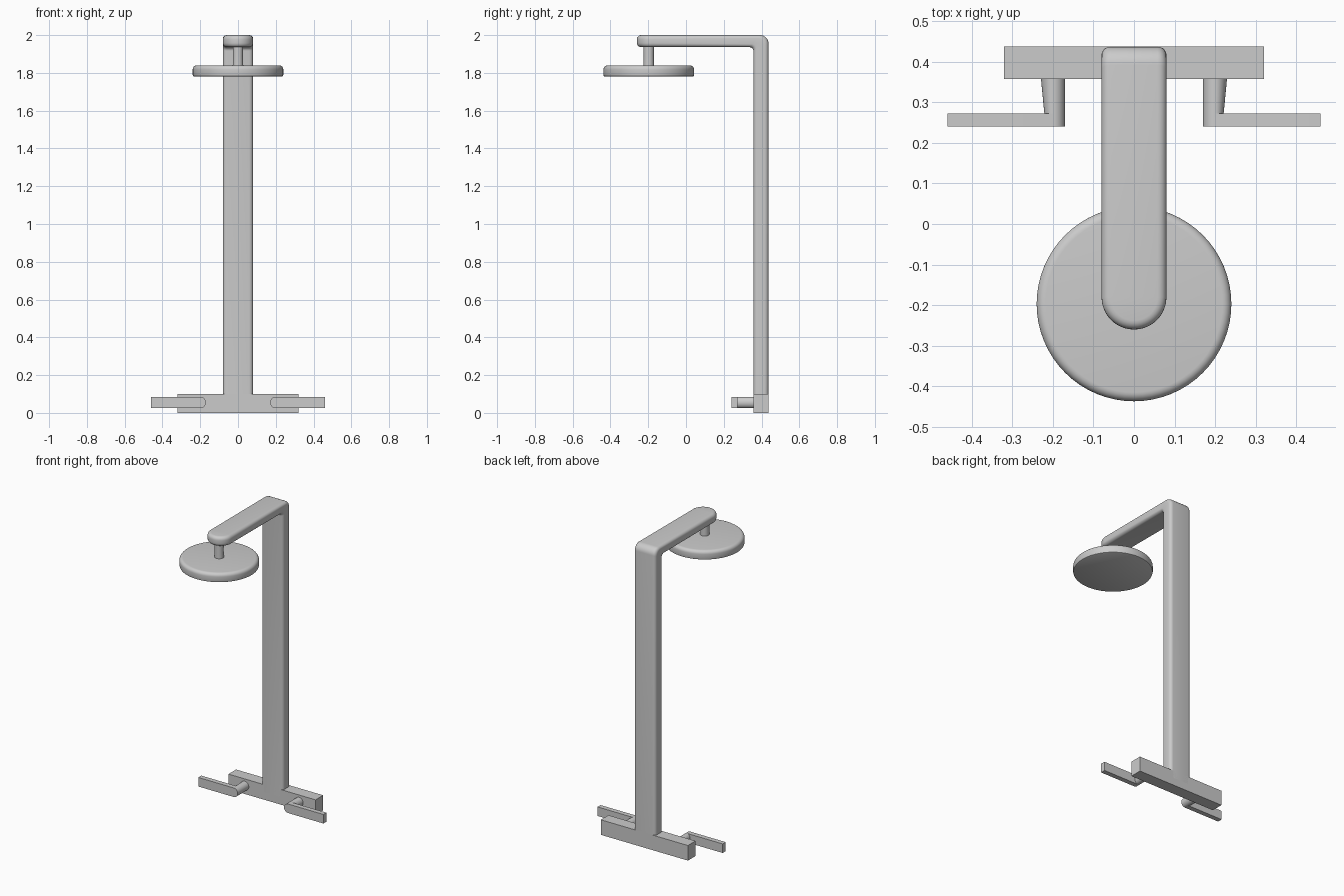
import bpy, bmesh
from math import sin, cos, pi, hypot

if "Cube" in bpy.data.objects:
    bpy.data.objects.remove(bpy.data.objects["Cube"])


def finish(name, bm, angle=0.6):
    bmesh.ops.remove_doubles(bm, verts=bm.verts, dist=1e-5)
    bmesh.ops.recalc_face_normals(bm, faces=bm.faces)
    me = bpy.data.meshes.new(name)
    bm.to_mesh(me)
    bm.free()
    ob = bpy.data.objects.new(name, me)
    bpy.context.collection.objects.link(ob)
    bpy.ops.object.select_all(action='DESELECT')
    ob.select_set(True)
    bpy.context.view_layer.objects.active = ob
    bpy.ops.object.shade_smooth_by_angle(angle=angle)
    return ob


def loft(name, rings, caps=(True, True)):
    bm = bmesh.new()
    vs = [[bm.verts.new(p) for p in r] for r in rings]
    n = len(vs[0])
    for a, b in zip(vs, vs[1:]):
        for i in range(n):
            bm.faces.new((a[i], a[(i + 1) % n], b[(i + 1) % n], b[i]))
    if caps[0]:
        bm.faces.new(vs[0])
    if caps[1]:
        bm.faces.new(vs[-1])
    return finish(name, bm)


def lathe(name, profile, y, n=64):
    return loft(name, [[(r * cos(2 * pi * i / n), y + r * sin(2 * pi * i / n), z)
                        for i in range(n)] for r, z in profile])


# base bar
bm = bmesh.new()
bmesh.ops.create_cube(bm, size=1)
for v in bm.verts:
    v.co = (v.co.x * 0.64, 0.397 + v.co.y * 0.08, 0.05 + v.co.z * 0.1)
finish("base_bar", bm)

# column and arm: rounded flat section swept round the top corner to a round tip
W, R, K = 0.08, 0.022, 5
arc = [pi / 2 * k / K for k in range(K + 1)]
quarter = [(R - R * cos(a), R - R * sin(a)) for a in arc]  # (side inset, depth)
section = [(1, d, e, True) for d, e in quarter]
section += [(-1, d, e, True) for d, e in reversed(quarter)]
section += [(-1, d, e, False) for d, e in quarter]
section += [(1, d, e, False) for d, e in reversed(quarter)]


def ring(outer, inner, tip=0.0):
    thick = hypot(outer[0] - inner[0], outer[1] - inner[1])
    pts = []
    for side, d, e, out in section:
        t = e / thick if out else 1 - e / thick
        y = outer[0] + (inner[0] - outer[0]) * t
        z = outer[1] + (inner[1] - outer[1]) * t
        pts.append((side * (W - d) * cos(tip), y - (W - d) * sin(tip), z))
    return pts


rings = [ring((0.437, 0.05), (0.357, 0.05))]
for k in range(9):
    a = pi / 2 * k / 8
    rings.append(ring((0.392 + 0.045 * cos(a), 1.955 + 0.045 * sin(a)),
                      (0.337 + 0.02 * cos(a), 1.916 + 0.02 * sin(a))))
for k in range(13):
    rings.append(ring((-0.18, 2.0), (-0.18, 1.936), pi / 2 * k / 12))
loft("column_and_arm", rings, caps=(True, False))

# shower head and its short stem
HY = -0.197
rim = [(0.218 + 0.022 * cos(a), 1.818 + 0.022 * sin(a)) for a in [pi / 2 * k / 6 for k in range(7)]]
lathe("shower_head", [(0.232, 1.78), (0.238, 1.783), (0.24, 1.79)] + rim, HY)
lathe("head_stem", [(0.028, 1.83), (0.027, 1.89), (0.028, 1.95)], HY, 32)

# tap handles: tapering stem plus a flat lever with a rounded inner end
CX, CZ, HR = 0.20, 0.055, 0.03
for side, label in ((1, "right"), (-1, "left")):
    stem = []
    for y, outer in ((0.365, 0.03), (0.262, 0.02)):
        angles = [2 * pi * i / 32 for i in range(32)]
        stem.append([(side * (CX + (outer if cos(a) > 0 else HR) * cos(a)), y, CZ + HR * sin(a))
                     for a in angles])
    loft("handle_stem_" + label, stem)
    outline = [(0.46, CZ - HR), (0.46, CZ + HR)]
    outline += [(CX + HR * cos(a), CZ + HR * sin(a)) for a in [pi / 2 + pi * k / 16 for k in range(17)]]
    loft("handle_lever_" + label, [[(side * x, y, z) for x, z in outline] for y in (0.24, 0.272)])
